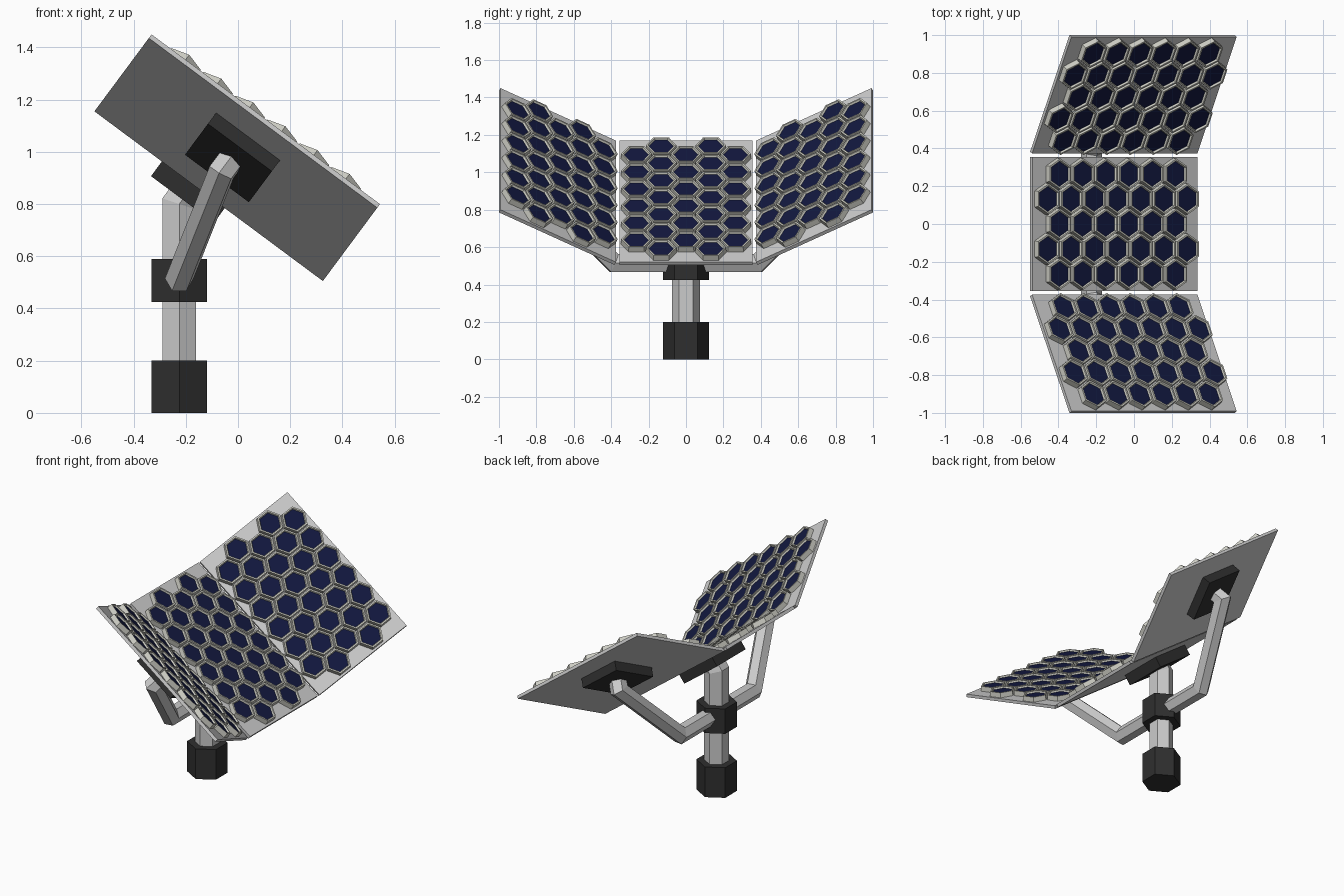
import bpy, bmesh
from math import sin, cos, radians, pi, sqrt
from mathutils import Matrix, Vector

if "Cube" in bpy.data.objects:
    bpy.data.objects.remove(bpy.data.objects["Cube"])


def material(name, rgb):
    m = bpy.data.materials.new(name)
    m.diffuse_color = (*rgb, 1)
    m.use_nodes = True
    m.node_tree.nodes["Principled BSDF"].inputs["Base Color"].default_value = m.diffuse_color
    return m


DARK = material("dark_mount", (0.028, 0.028, 0.028))
BLUE = material("blue_cell", (0.006, 0.009, 0.05))
RIM = material("cell_rim", (0.62, 0.62, 0.56))


def finish(bm, name, mats=(), matrix=Matrix()):
    bmesh.ops.recalc_face_normals(bm, faces=bm.faces)
    me = bpy.data.meshes.new(name)
    bm.to_mesh(me)
    bm.free()
    for m in mats:
        me.materials.append(m)
    ob = bpy.data.objects.new(name, me)
    ob.matrix_world = matrix
    bpy.context.collection.objects.link(ob)
    return ob


def box(name, size, centre, matrix, mats=()):
    bm = bmesh.new()
    bmesh.ops.create_cube(bm, size=1, matrix=Matrix.Translation(centre) @ Matrix.Diagonal((*size, 1)))
    return finish(bm, name, mats, matrix)


def hexagon(r, z=0, cx=0, cy=0):
    return [Vector((cx + r * sin(k * pi / 3), cy + r * cos(k * pi / 3), z)) for k in range(6)]


def bridge(bm, a, b):
    return [bm.faces.new((a[k], a[(k + 1) % 6], b[(k + 1) % 6], b[k])) for k in range(6)]


def sweep(name, ring, path, mats=()):
    """Sweep a six-sided ring along a path with mitred corners."""
    bm = bmesh.new()
    pts = [Vector(p) for p in path]
    rings = [[bm.verts.new(pts[0] + v) for v in ring]]
    for i in range(1, len(pts)):
        d = (pts[i] - pts[i - 1]).normalized()
        n = d if i == len(pts) - 1 else d + (pts[i + 1] - pts[i]).normalized()
        new = [bm.verts.new(v.co + d * ((pts[i] - v.co).dot(n) / d.dot(n))) for v in rings[-1]]
        bridge(bm, rings[-1], new)
        rings.append(new)
    bm.faces.new(rings[0])
    bm.faces.new(rings[-1])
    return finish(bm, name, mats)


# Panel layout: slope frame, then two folded wings
LENGTH, WIDTH, THICK = 1.09, 0.71, 0.02
FOLD = radians(29.5)
POLE_X = -0.225
slope = Matrix.Translation((-0.1125, 0, 0.83)) @ Matrix.Rotation(radians(36.6), 4, 'Y')


def wing_frame(s):
    return (slope @ Matrix.Translation((0, s * 0.383, 0)) @ Matrix.Rotation(s * FOLD, 4, 'X')
            @ Matrix.Translation((0, s * WIDTH / 2, 0)))


def solar_cells(name, matrix):
    """Rows of 6, 7, 6, 7, 6 hexagons with raised rims and blue faces."""
    bm = bmesh.new()
    pitch = 0.153
    for row in range(-2, 3):
        count = 7 if row % 2 else 6
        for i in range(count):
            cx, cy = (i - (count - 1) / 2) * pitch, row * pitch * sqrt(3) / 2
            rings = [[bm.verts.new(v) for v in hexagon(r, THICK + h, cx, cy)]
                     for r, h in ((0.084, 0), (0.081, 0.032), (0.071, 0.032), (0.066, 0.022))]
            for a, b in zip(rings, rings[1:]):
                bridge(bm, a, b)
            bm.faces.new(rings[-1]).material_index = 1
            bm.faces.new(rings[0])
    return finish(bm, name, (RIM, BLUE), matrix)


# Panels with cells
for label, m in (("centre", slope), ("front", wing_frame(-1)), ("rear", wing_frame(1))):
    box(label + "_panel", (LENGTH, WIDTH, THICK), (0, 0, THICK / 2), m)
    solar_cells(label + "_cells", m)

# Centre mounting pad
box("centre_pad", (0.3, 0.3, 0.07), (-0.073, 0, -0.035), slope, (DARK,))

# Post with a bent top, its foot and collar
normal = slope.to_3x3() @ Vector((0, 0, 1))
bend = Vector((POLE_X, 0, 0.80))
sweep("post", hexagon(0.075), [(POLE_X, 0, 0.1), bend, bend + normal * 0.08])
for label, z0, z1 in (("post_foot", 0, 0.2), ("post_collar", 0.425, 0.59)):
    sweep(label, hexagon(0.122), [(POLE_X, 0, z0), (POLE_X, 0, z1)], (DARK,))

# Wing pads and bent support arms
arm_ring = [Vector((v.y, 0, v.x)) for v in hexagon(0.055)]
for label, s in (("front", -1), ("rear", 1)):
    m = wing_frame(s)
    box(label + "_pad", (0.305, 0.3, 0.06), (-0.015, s * 0.05, -0.03), m, (DARK,))
    sweep(label + "_arm", arm_ring,
          [(POLE_X, 0, 0.515), (POLE_X, s * 0.385, 0.515),
           m @ Vector((-0.015, s * 0.05, -0.11)), m @ Vector((-0.015, s * 0.05, -0.05))])
